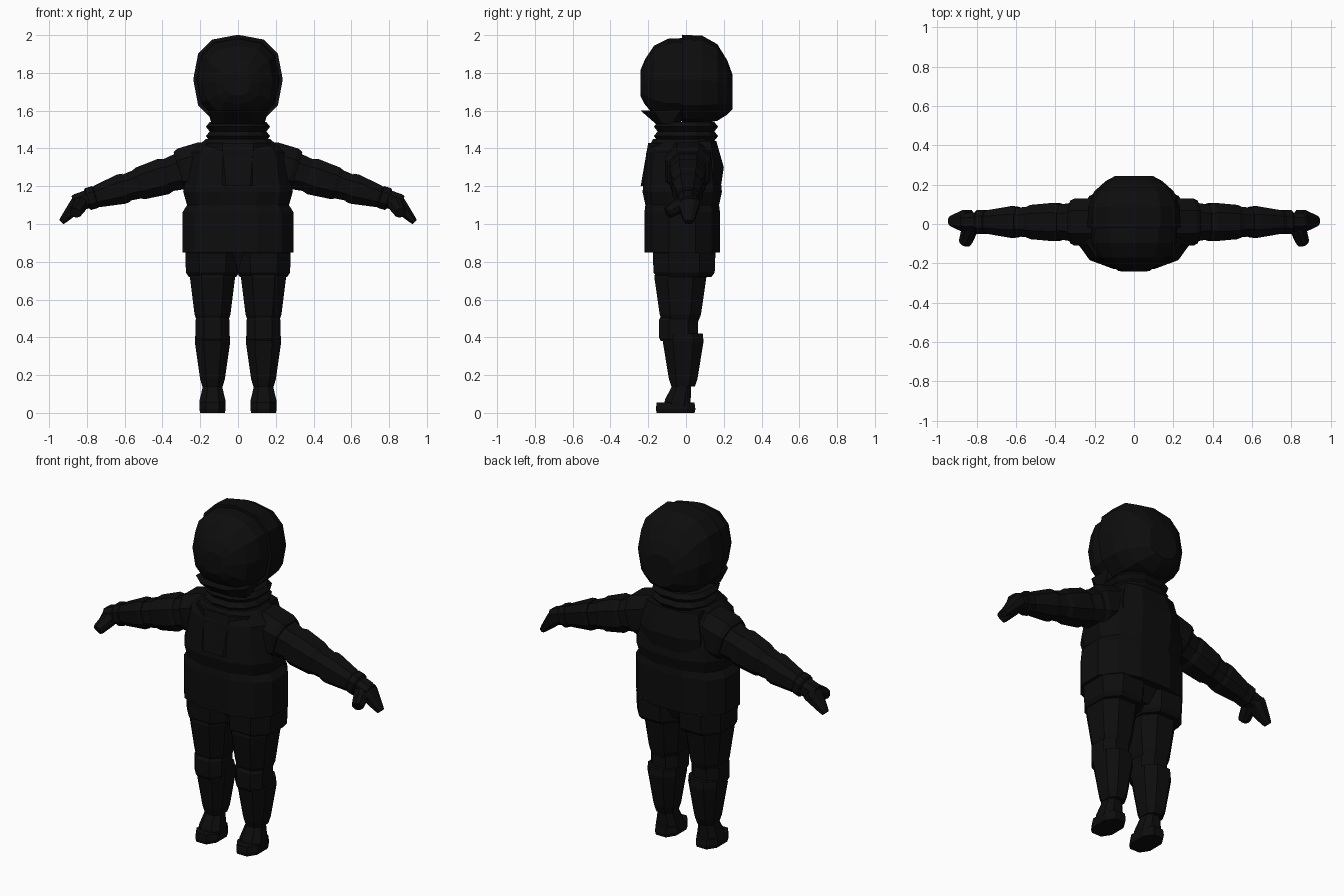
import bpy
import bmesh
from math import cos, sin, pi, copysign
from mathutils import Vector

default_cube = bpy.data.objects.get("Cube")
if default_cube:
    bpy.data.objects.remove(default_cube, do_unlink=True)

# One near-black suit colour
suit = bpy.data.materials.new("suit_black")
suit.use_nodes = True
suit.diffuse_color = (0.004, 0.004, 0.004, 1)
shader = suit.node_tree.nodes["Principled BSDF"]
shader.inputs["Base Color"].default_value = suit.diffuse_color


def outline(sides, half_step, power=0.8):
    """Rounded polygon scaled to fill the range from minus one to one."""
    points = []
    for step in range(sides):
        angle = 2 * pi * (step + half_step) / sides
        across, along = cos(angle), sin(angle)
        points.append((copysign(abs(across) ** power, across),
                       copysign(abs(along) ** power, along)))
    reach = max(across for across, along in points)
    return [(across / reach, along / reach) for across, along in points]


LIMB_SHAPE = outline(sides=8, half_step=0.5)
BODY_SHAPE = outline(sides=12, half_step=0.5)
HELMET_SHAPE = outline(sides=12, half_step=0)


def skin(name, rings):
    """Join a row of rings into one closed, flat-shaded part."""
    bm = bmesh.new()
    loops = [[bm.verts.new(point) for point in ring] for ring in rings]
    for lower, upper in zip(loops, loops[1:]):
        for i in range(len(lower)):
            bm.faces.new((lower[i - 1], lower[i], upper[i], upper[i - 1]))
    bm.faces.new(loops[0])
    bm.faces.new(loops[-1])
    bmesh.ops.recalc_face_normals(bm, faces=bm.faces)
    mesh = bpy.data.meshes.new(name)
    bm.to_mesh(mesh)
    bm.free()
    mesh.materials.append(suit)
    part = bpy.data.objects.new(name, mesh)
    bpy.context.collection.objects.link(part)


def stack(name, rows, shape=LIMB_SHAPE, x=0.0, y=0.0):
    """Upright part from rows of height, half width and half depth."""
    skin(name, [[Vector((x + u * width, y + v * depth, z)) for u, v in shape]
                for z, width, depth in rows])


def dome(name, start, length, radius, shrink, drop):
    """Rounded half of the helmet, closing in as it runs along y."""
    rings = []
    for fraction in (0, 0.4, 0.7, 0.9, 1):
        closing = fraction ** 4
        size = radius * (1 - shrink * closing)
        centre = Vector((0, start + fraction * length, HELMET_Z - drop * closing))
        rings.append([centre + Vector((u, 0, v)) * size for u, v in HELMET_SHAPE])
    skin(name, rings)


def segment(name, start, end, start_radius, end_radius, depth=1.0):
    """Padded limb piece between two points, pinched at both ends."""
    start, end = Vector(start), Vector(end)
    direction = (end - start).normalized()
    side_axis = direction.cross(Vector((0, 1, 0))).normalized()
    depth_axis = side_axis.cross(direction) * depth
    rings = []
    for fraction, pinch in ((0, 0.9), (0.15, 1), (0.85, 1), (1, 0.9)):
        centre = start.lerp(end, fraction)
        radius = pinch * (start_radius + fraction * (end_radius - start_radius))
        rings.append([centre + (side_axis * u + depth_axis * v) * radius
                      for u, v in LIMB_SHAPE])
    skin(name, rings)


# Helmet: rear shell, slightly smaller visor, and jutting chin guard
HELMET_Z = 1.765
dome("helmet_shell", start=-0.02, length=0.265, radius=0.237, shrink=0.6, drop=0.065)
dome("visor", start=0, length=-0.242, radius=0.22, shrink=0.7, drop=0.02)
stack("chin_guard", [(1.53, 0.14, 0.06), (1.6, 0.16, 0.14)], y=-0.1)

# Pleated neck ring
pleats = []
for pleat in range(5):
    radius = 0.17 if pleat % 2 else 0.15
    pleats.append((1.44 + pleat * 0.025, radius, radius))
stack("neck_ring", pleats, BODY_SHAPE)

# Jacket with a pinched waist, raised front and back panels, and pelvis
stack("jacket", [(1.45, 0.17, 0.155), (1.38, 0.25, 0.19), (1.17, 0.29, 0.21),
                 (1.1, 0.27, 0.195), (1.06, 0.295, 0.2), (0.85, 0.295, 0.2)],
      BODY_SHAPE, y=-0.02)
stack("chest_panel", [(1.43, 0.17, 0.1), (1.2, 0.13, 0.14)], y=-0.1)
stack("back_panel", [(1.44, 0.17, 0.06), (1.3, 0.2, 0.1), (1.1, 0.18, 0.07)], y=0.1)
stack("pelvis", [(0.88, 0.26, 0.15), (0.76, 0.1, 0.1)])

# Leg parts: top, bottom, centre depth, top radius, bottom radius
LEG_X = 0.135
LEG_PARTS = {
    "hip": (0.87, 0.72, -0.01, 0.145, 0.14),
    "thigh": (0.76, 0.48, -0.03, 0.125, 0.09),
    "knee": (0.51, 0.38, -0.04, 0.09, 0.09),
    "shin": (0.42, 0.14, -0.015, 0.1, 0.06),
}

# Arm parts: inner end, outer end, inner radius, outer radius
ARM_PARTS = {
    "shoulder": (0.15, 0.31, 0.12, 0.12),
    "shoulder_cuff": (0.29, 0.39, 0.1, 0.085),
    "upper_arm": (0.37, 0.54, 0.1, 0.085),
    "elbow": (0.51, 0.61, 0.08, 0.07),
    "forearm": (0.59, 0.77, 0.085, 0.055),
    "glove_cuff": (0.75, 0.8, 0.06, 0.06),
    "palm": (0.77, 0.87, 0.05, 0.045),
}


def arm_point(x, side):
    """Point on the sloping centre line of an arm."""
    return side * x, 0.01, 1.28 - 0.3 * (x - 0.3)


for label, side in (("left", 1), ("right", -1)):
    leg_x = side * LEG_X
    for part, (top, bottom, y, top_radius, bottom_radius) in LEG_PARTS.items():
        segment(label + "_" + part, (leg_x, y, top), (leg_x, y, bottom),
                top_radius, bottom_radius, depth=1.15)

    # Boot: sloping ankle and instep over a long flat sole
    segment(label + "_ankle", (leg_x, -0.01, 0.18), (leg_x, -0.05, 0.03), 0.04, 0.075)
    stack(label + "_boot", [(0, 0.065, 0.1), (0.02, 0.07, 0.105), (0.055, 0.066, 0.1)],
          x=leg_x, y=-0.055)

    for part, (inner, outer, inner_radius, outer_radius) in ARM_PARTS.items():
        segment(label + "_" + part, arm_point(inner, side), arm_point(outer, side),
                inner_radius, outer_radius)

    # Glove: fingers bent downwards and a thumb pointing forwards
    segment(label + "_fingers", (side * 0.84, 0.015, 1.115), (side * 0.935, 0.015, 1.01),
            0.045, 0.017, depth=1.4)
    segment(label + "_thumb", (side * 0.83, -0.01, 1.11), (side * 0.86, -0.1, 1.06),
            0.04, 0.03)
